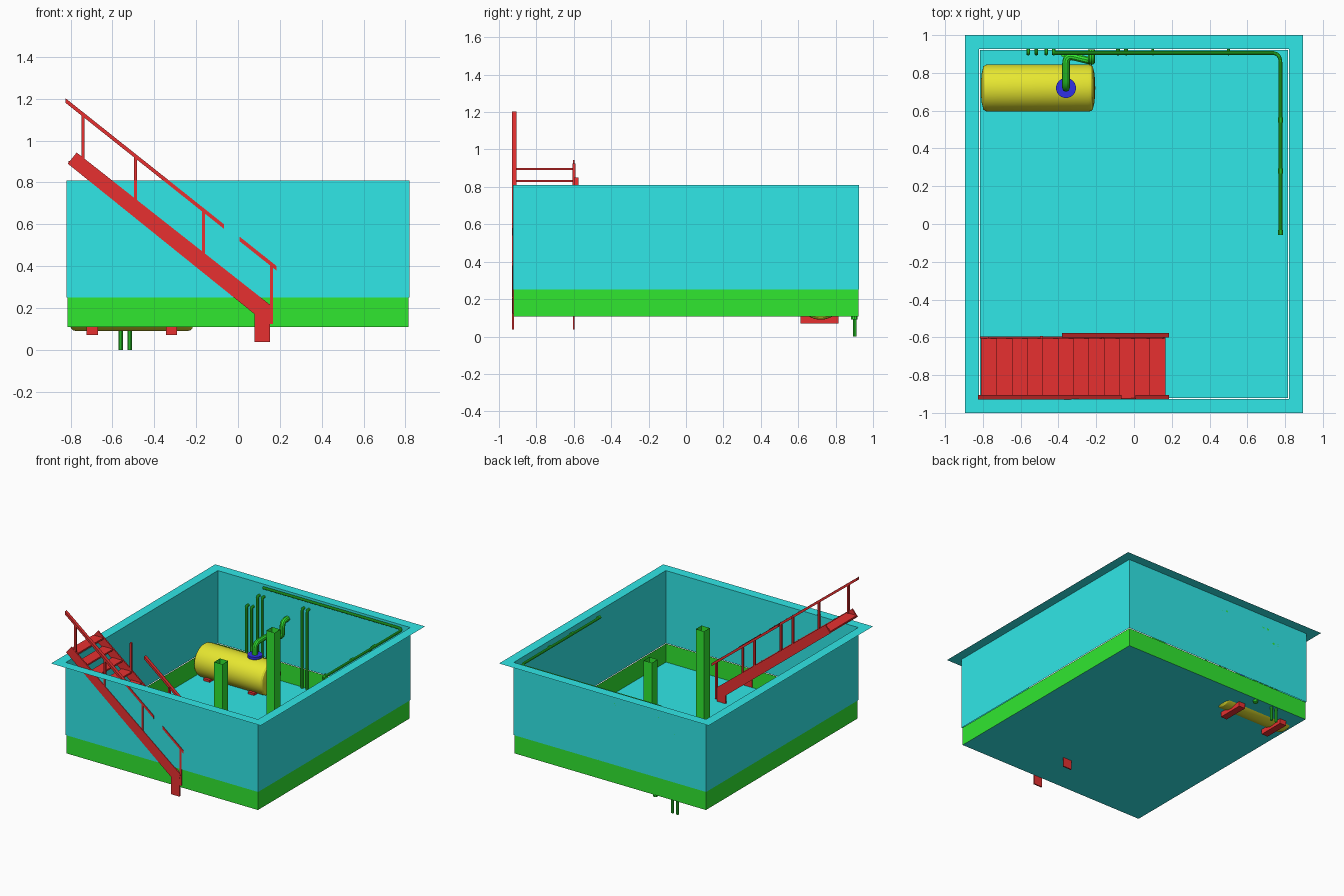
import bpy, bmesh, math
from mathutils import Vector

if "Cube" in bpy.data.objects:
    bpy.data.objects.remove(bpy.data.objects["Cube"])

def mat(name, c):
    m = bpy.data.materials.new(name)
    m.diffuse_color = (*c, 1)
    m.use_nodes = True
    m.node_tree.nodes["Principled BSDF"].inputs["Base Color"].default_value = m.diffuse_color
    return m

CYAN = mat("cyan", (0.03, 0.8, 0.8))
GREEN = mat("green", (0.03, 0.8, 0.03))
RED = mat("red", (0.8, 0.03, 0.03))
YELLOW = mat("yellow", (0.8, 0.8, 0.03))
BLUE = mat("blue", (0.03, 0.03, 0.8))

def finish(name, bm, m, smooth=False):
    me = bpy.data.meshes.new(name)
    bm.to_mesh(me)
    bm.free()
    return link(name, me, m, smooth)

def link(name, me, m, smooth=False):
    ob = bpy.data.objects.new(name, me)
    bpy.context.collection.objects.link(ob)
    me.materials.clear()
    me.materials.append(m)
    if smooth:
        bpy.context.view_layer.objects.active = ob
        bpy.ops.object.select_all(action='DESELECT')
        ob.select_set(True)
        bpy.ops.object.shade_smooth_by_angle()
    return ob

def rect(bm, x, y, z, cx=0, cy=0):
    return [bm.verts.new((cx + sx * x, cy + sy * y, z))
            for sx, sy in ((-1, -1), (1, -1), (1, 1), (-1, 1))]

def strip(bm, a, b):
    for i in range(4):
        j = (i + 1) % 4
        bm.faces.new((a[i], a[j], b[j], b[i]))

def shell(name, rings, m, cx=0, cy=0):
    """Open sheet joining a list of rectangles (half x, half y, z)."""
    bm = bmesh.new()
    r = [rect(bm, *k, cx, cy) for k in rings]
    for a, b in zip(r, r[1:]):
        strip(bm, a, b)
    return finish(name, bm, m)

def prism(name, pts, y0, y1, m):
    """Extrude an xz outline along y."""
    bm = bmesh.new()
    f = bm.faces.new([bm.verts.new((x, y0, z)) for x, z in pts])
    r = bmesh.ops.extrude_face_region(bm, geom=[f])
    bmesh.ops.translate(bm, vec=(0, y1 - y0, 0),
                        verts=[v for v in r['geom'] if isinstance(v, bmesh.types.BMVert)])
    bmesh.ops.recalc_face_normals(bm, faces=bm.faces)
    return finish(name, bm, m)

def box(name, x0, x1, y0, y1, z0, z1, m):
    return prism(name, [(x0, z0), (x1, z0), (x1, z1), (x0, z1)], y0, y1, m)

def pipe(name, pts, r, bend=0.03, m=GREEN):
    """Round tube along a path whose corners are filleted."""
    P = [Vector(p) for p in pts]
    path = [P[0]]
    for a, b, c in zip(P, P[1:], P[2:]):
        s = b + (a - b).normalized() * min(bend, (a - b).length * 0.49)
        e = b + (c - b).normalized() * min(bend, (c - b).length * 0.49)
        for i in range(7):
            t = i / 6
            path.append(s * (1 - t) ** 2 + b * 2 * t * (1 - t) + e * t * t)
    path.append(P[-1])
    cu = bpy.data.curves.new(name, 'CURVE')
    cu.dimensions = '3D'
    cu.bevel_depth, cu.bevel_resolution, cu.use_fill_caps = r, 3, True
    sp = cu.splines.new('POLY')
    sp.points.add(len(path) - 1)
    for q, p in zip(sp.points, path):
        q.co = (*p, 1)
    tmp = bpy.data.objects.new(name + "_tmp", cu)
    bpy.context.collection.objects.link(tmp)
    me = bpy.data.meshes.new_from_object(tmp.evaluated_get(bpy.context.evaluated_depsgraph_get()))
    bpy.data.objects.remove(tmp)
    return link(name, me, m, True)

def lathe(name, prof, loc, axis, m, n=40):
    """Revolve (radius, distance) pairs about the x or z axis."""
    bm = bmesh.new()
    rings = []
    for r, d in prof:
        ring = []
        for i in range(n):
            c, s = r * math.cos(math.tau * i / n), r * math.sin(math.tau * i / n)
            ring.append(bm.verts.new(Vector(loc) + Vector((d, c, s) if axis == 'x' else (c, s, d))))
        rings.append(ring)
    for a, b in zip(rings, rings[1:]):
        for i in range(n):
            j = (i + 1) % n
            bm.faces.new((a[i], a[j], b[j], b[i]))
    bm.faces.new(rings[0][::-1])
    bm.faces.new(rings[-1])
    bmesh.ops.recalc_face_normals(bm, faces=bm.faces)
    return finish(name, bm, m, True)

# room: walls with outward rim, skirting band, floor
shell("walls_and_rim", [(0.82, 0.926, 0.25), (0.82, 0.926, 0.81), (0.894, 1.0, 0.81)], CYAN)
shell("skirting", [(0.815, 0.921, 0.108), (0.815, 0.921, 0.25)], GREEN)
bm = bmesh.new()
bm.faces.new(rect(bm, 0.815, 0.921, 0.108))
finish("floor", bm, CYAN)

# hollow columns
for i, y in enumerate((-0.29, 0.345)):
    shell(f"column_{i}", [(0.035, 0.035, 0.108), (0.035, 0.035, 0.81)], GREEN, 0.06, y)

# stair stringers with vertical feet
outline = [(-0.814, 0.89), (-0.771, 0.943), (0.16, 0.21), (0.152, 0.17),
           (0.152, 0.037), (0.08, 0.037), (0.08, 0.17)]
for name, y in (("front", -0.925), ("rear", -0.6)):
    prism(name + "_stringer", outline, y - 0.005, y + 0.005, RED)

# treads
for i in range(12):
    x, z = -0.767 + 0.081 * i, 0.896 - 0.065 * i
    box(f"tread_{i}", x - 0.043, x + 0.043, -0.92, -0.605, z - 0.006, z + 0.006, RED)

# handrails and posts
def rail_z(x):
    return 1.192 - (x + 0.825) * 0.795

def rail(name, x0, x1, y):
    h = 0.011
    prism(name, [(x0, rail_z(x0) - h), (x1, rail_z(x1) - h), (x1, rail_z(x1) + h),
                 (x0, rail_z(x0) + h)], y - 0.012, y + 0.012, RED)

rail("front_handrail_upper", -0.825, -0.067, -0.918)
rail("front_handrail_lower", 0.007, 0.185, -0.918)
rail("rear_handrail", -0.38, 0.185, -0.588)
for name, y, xs in (("front", -0.92, (-0.74, -0.49, -0.165, 0.16)),
                    ("rear", -0.6, (-0.49, -0.165, 0.16))):
    for i, x in enumerate(xs):
        box(f"{name}_post_{i}", x - 0.007, x + 0.007, y - 0.008, y + 0.008,
            0.89 - 0.807 * (x + 0.814) + 0.02, rail_z(x), RED)

# tank with domed ends, saddles, and top flange
half = [(0.125, 0.265), (0.122, 0.28), (0.113, 0.29), (0.08, 0.298), (0.04, 0.302), (0.003, 0.303)]
lathe("tank", [(r, -d) for r, d in reversed(half)] + half, (-0.508, 0.72, 0.215), 'x', YELLOW)
for i, x in enumerate((-0.697, -0.318)):
    box(f"saddle_{i}", x - 0.027, x + 0.027, 0.612, 0.815, 0.07, 0.125, RED)
lathe("tank_flange", [(0.03, 0.32), (0.03, 0.348), (0.053, 0.348), (0.053, 0.368), (0.02, 0.368)],
      (-0.36, 0.72, 0), 'z', BLUE, 24)

# large tank pipe, outlet elbow and drain
pipe("tank_pipe", [(-0.36, 0.72, 0.36), (-0.36, 0.72, 0.45), (-0.36, 0.895, 0.45),
                   (-0.225, 0.862, 0.48), (-0.225, 0.862, 0.6), (-0.225, 0.925, 0.6)], 0.02, 0.045)
pipe("drain_pipe", [(-0.37, 0.9, 0.09), (-0.37, 0.9, 0.45)], 0.018)

# small risers hooked into the back wall
for i, (x, z0, z1) in enumerate(((-0.56, 0, 0.615), (-0.517, 0, 0.615), (-0.465, 0.11, 0.715),
                                 (-0.425, 0.11, 0.715), (-0.085, 0.11, 0.72), (-0.042, 0.11, 0.72))):
    pipe(f"riser_{i}", [(x, 0.902, z0), (x, 0.902, z1), (x, 0.926, z1)], 0.01, 0.02)

# supply line around the top of the walls
pipe("supply_line", [(-0.42, 0.906, 0.792), (0.775, 0.906, 0.792), (0.775, -0.05, 0.792)], 0.01, 0.05)
for i, y in enumerate((0.55, 0.28, -0.045)):
    pipe(f"line_coupling_{i}", [(0.775, y - 0.013, 0.796), (0.775, y + 0.013, 0.796)], 0.013)

# wall stubs
for i, (x, z) in enumerate(((0.5, 0.575), (0.1, 0.257))):
    pipe(f"wall_stub_{i}", [(x, 0.926, z), (x, 0.9, z), (x, 0.9, z - 0.03)], 0.007, 0.01)
